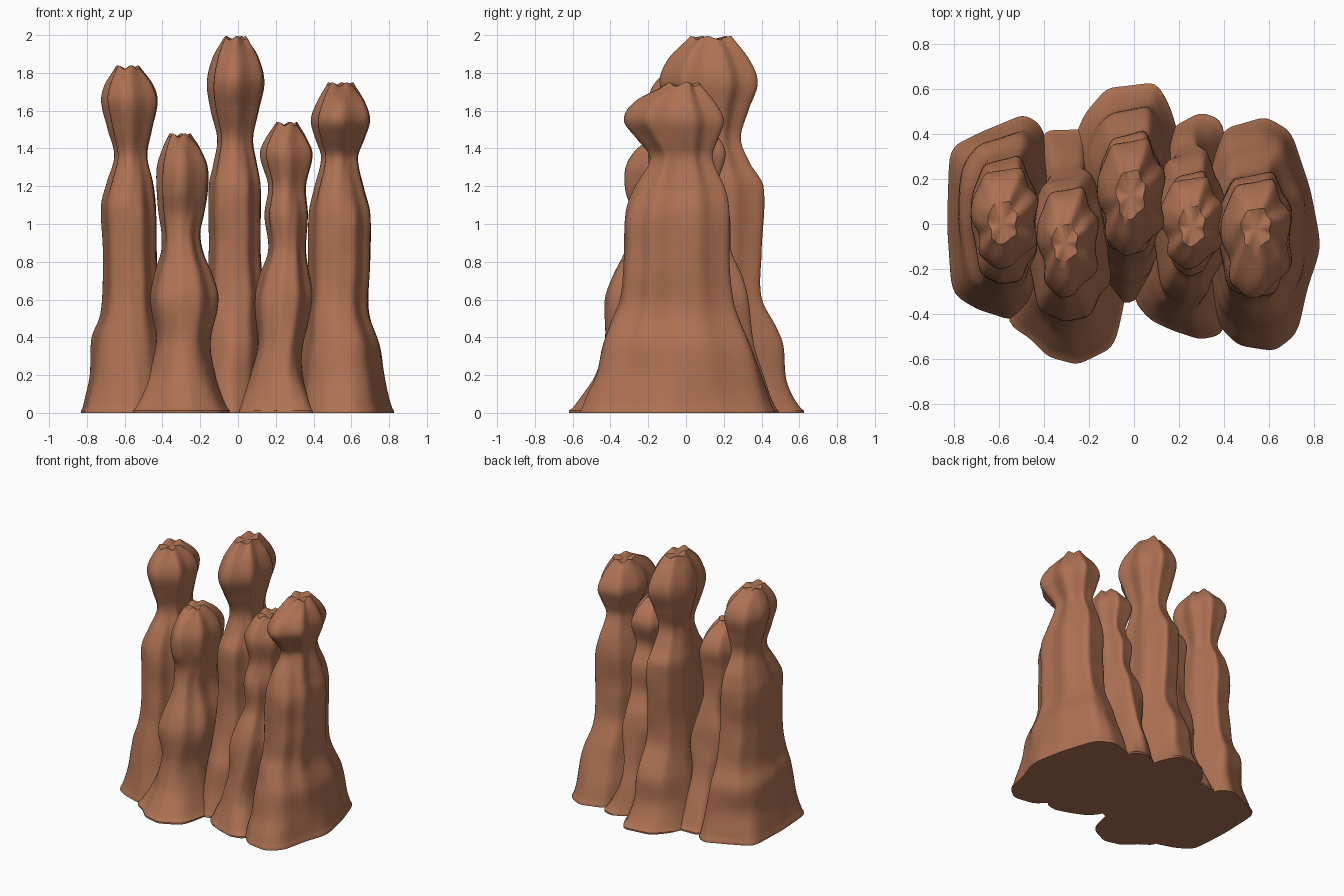
import bpy, bmesh, math, random

random.seed(4)
SIDES, STEP = 96, 0.025

clay = bpy.data.materials.new("clay_brown")
clay.diffuse_color = (0.42, 0.165, 0.085, 1)

# Cross-sections shared by all spires (unit box): lumpy head and boxier body
HEAD = [(-1, -.05), (-1, .3), (-.6, .88), (-.05, .93), (.5, 1), (.66, .6), (1, .4), (.82, -.1),
        (.97, -.5), (.5, -.72), (.1, -.97), (-.25, -1), (-.8, -.7), (-.72, -.35)]
BODY = [(-1, -.05), (-.97, .38), (-.6, .85), (0, .93), (.5, 1), (.72, .65), (1, .4), (.88, -.1),
        (1, -.48), (.7, -.64), (.52, -.93), (-.1, -1), (-.72, -.84), (-.85, -.4)]


def outline(points):
    """Radius for each of the SIDES directions of a closed polygon, slightly rounded."""
    radii = []
    for k in range(SIDES):
        a = math.tau * k / SIDES
        dx, dy = math.cos(a), math.sin(a)
        best = 0
        for (px, py), (qx, qy) in zip(points, points[1:] + points[:1]):
            ex, ey = qx - px, qy - py
            den = dx * ey - dy * ex
            if abs(den) > 1e-9:
                r = (px * ey - py * ex) / den
                s = (px * dy - py * dx) / den
                if r > 0 and -1e-6 <= s <= 1 + 1e-6:
                    best = max(best, r)
        radii.append(best)
    for _ in range(3):
        radii = [(radii[k - 1] + 2 * radii[k] + radii[(k + 1) % SIDES]) / 4 for k in range(SIDES)]
    return radii


def catmull(rows, z):
    """Smooth box (x0, x1, y0, y1) at height z."""
    i = max(k for k in range(len(rows) - 1) if rows[k][0] <= z + 1e-9)
    p = [rows[min(max(i + d, 0), len(rows) - 1)] for d in (-1, 0, 1, 2)]
    h = p[2][0] - p[1][0]
    t = (z - p[1][0]) / h
    out = []
    for c in range(1, 5):
        m1 = (p[2][c] - p[0][c]) / (p[2][0] - p[0][0]) * h
        m2 = (p[3][c] - p[1][c]) / (p[3][0] - p[1][0]) * h
        out.append((2*t**3 - 3*t*t + 1) * p[1][c] + (t**3 - 2*t*t + t) * m1
                   + (3*t*t - 2*t**3) * p[2][c] + (t**3 - t*t) * m2)
    return out


def spire(name, foot, rows):
    """Loft rings from foot to body to head outline; rows are z, x0, x1, y0, y1."""
    fx0, fx1, fy0, fy1 = rows[0][1:]
    foot_r = outline([((2*x - fx0 - fx1) / (fx1 - fx0), (2*y - fy0 - fy1) / (fy1 - fy0)) for x, y in foot])
    head_r, body_r = outline(HEAD), outline(BODY)
    top = rows[-1][0]
    count = round(top / STEP)
    heights = [0, 0.012] + [top * k / count for k in range(1, count + 1)]
    phase = random.uniform(0, 6)
    bm = bmesh.new()
    rings = []
    for z in heights:
        x0, x1, y0, y1 = catmull(rows, 0 if z < 0.02 else z)
        w = max(0, 1 - z / 0.6)
        v = min(1, max(0, (z / top - 0.58) / 0.2))
        pts = []
        for k in range(SIDES):
            a = math.tau * k / SIDES
            r = w * foot_r[k] + (1 - w) * (v * head_r[k] + (1 - v) * body_r[k])
            r *= 1 + 0.008 * math.sin(21 * z + 2 * a + phase)
            pts.append((r * math.cos(a), r * math.sin(a)))
        xs, ys = [p[0] for p in pts], [p[1] for p in pts]
        ring = []
        for k, (x, y) in enumerate(pts):
            # ragged lip near the crown
            lip = max(0, (z - top + 0.08) / 0.08) * 0.01 * math.sin(5 * math.tau * k / SIDES + phase)
            ring.append(bm.verts.new((x0 + (x - min(xs)) / (max(xs) - min(xs)) * (x1 - x0),
                                      y0 + (y - min(ys)) / (max(ys) - min(ys)) * (y1 - y0), z + lip)))
        rings.append(ring)
    for a, b in zip(rings, rings[1:]):
        for k in range(SIDES):
            j = (k + 1) % SIDES
            bm.faces.new((a[k], a[j], b[j], b[k]))
    bm.faces.new(rings[0][::-1])
    # slightly sunken crown
    cx = (rows[-1][1] + rows[-1][2]) / 2
    cy = (rows[-1][3] + rows[-1][4]) / 2
    mid = bm.verts.new((cx, cy, top - 0.012))
    for k in range(SIDES):
        bm.faces.new((rings[-1][k], rings[-1][(k + 1) % SIDES], mid))
    mesh = bpy.data.meshes.new(name)
    bm.to_mesh(mesh)
    bm.free()
    mesh.materials.append(clay)
    obj = bpy.data.objects.new(name, mesh)
    bpy.context.collection.objects.link(obj)
    bpy.ops.object.select_all(action='DESELECT')
    obj.select_set(True)
    bpy.context.view_layer.objects.active = obj
    bpy.ops.object.shade_smooth_by_angle(angle=math.radians(40))


spire("left_spire",
      [(-.82, .33), (-.66, .41), (-.49, .48), (-.41, .43), (-.33, .1), (-.36, -.3), (-.55, -.42),
       (-.7, -.37), (-.81, -.3), (-.83, 0)],
      [(0, -.83, -.33, -.42, .48), (.08, -.81, -.34, -.40, .45), (.2, -.785, -.36, -.37, .42),
       (.4, -.775, -.39, -.33, .40), (.5, -.735, -.41, -.31, .36), (.6, -.72, -.42, -.29, .33),
       (.85, -.715, -.43, -.27, .30), (1.1, -.725, -.435, -.26, .30),
       (1.22, -.695, -.45, -.21, .27), (1.36, -.655, -.48, -.13, .20), (1.5, -.69, -.455, -.16, .22),
       (1.65, -.725, -.425, -.20, .25), (1.74, -.705, -.45, -.17, .21), (1.83, -.65, -.52, -.09, .10)])

spire("front_left_spire",
      [(-.4, .42), (-.2, .42), (-.1, .1), (-.04, -.3), (-.09, -.54), (-.25, -.62), (-.38, -.58),
       (-.46, -.49), (-.56, -.43), (-.5, 0)],
      [(0, -.56, -.04, -.62, .42), (.08, -.52, -.08, -.56, .38), (.2, -.475, -.12, -.48, .33),
       (.38, -.44, -.145, -.43, .26), (.6, -.48, -.10, -.43, .23), (.72, -.455, -.13, -.39, .21),
       (.84, -.41, -.18, -.33, .18), (.95, -.405, -.20, -.29, .15),
       (1.05, -.42, -.18, -.28, .14), (1.17, -.43, -.16, -.32, .15), (1.3, -.43, -.16, -.32, .16),
       (1.4, -.40, -.20, -.26, .10), (1.47, -.365, -.25, -.17, 0)])

spire("back_spire",
      [(-.29, .3), (-.22, .48), (-.12, .6), (.1, .63), (.16, .52), (.22, .3), (.19, 0), (.08, -.27),
       (-.03, -.35), (-.12, -.3), (-.26, 0)],
      [(0, -.29, .22, -.35, .625), (.08, -.27, .20, -.32, .57), (.18, -.25, .18, -.29, .53),
       (.36, -.21, .16, -.25, .515), (.45, -.19, .15, -.21, .48),
       (.61, -.17, .14, -.16, .40), (.85, -.155, .12, -.13, .40), (1.2, -.155, .12, -.13, .41),
       (1.32, -.13, .10, -.06, .34), (1.45, -.11, .08, -.02, .29), (1.6, -.145, .11, -.08, .33),
       (1.75, -.165, .14, -.14, .38), (1.88, -.135, .11, -.09, .33), (1.985, -.08, .05, .02, .24)])

spire("front_right_spire",
      [(.18, .43), (.3, .49), (.4, .45), (.42, .1), (.41, -.48), (.3, -.51), (.18, -.47), (.08, -.42),
       (0, -.33), (.03, 0)],
      [(0, 0, .42, -.51, .49), (.08, .025, .385, -.47, .45), (.2, .065, .345, -.41, .41),
       (.36, .10, .345, -.37, .36), (.6, .08, .40, -.34, .33), (.72, .11, .38, -.30, .30),
       (.86, .16, .36, -.23, .24), (1.05, .14, .37, -.23, .23), (1.2, .16, .36, -.18, .17),
       (1.37, .115, .395, -.20, .21), (1.46, .15, .36, -.16, .17), (1.53, .20, .315, -.10, .08)])

spire("right_spire",
      [(.4, .42), (.58, .47), (.69, .4), (.77, .15), (.82, -.1), (.76, -.28), (.72, -.48), (.62, -.56),
       (.46, -.53), (.36, -.42), (.28, 0), (.3, .2)],
      [(0, .28, .825, -.56, .47), (.08, .29, .80, -.53, .44), (.2, .31, .775, -.475, .40),
       (.36, .335, .75, -.44, .34), (.5, .355, .70, -.39, .28), (.6, .37, .69, -.35, .25),
       (.8, .37, .70, -.33, .23), (1.06, .375, .70, -.32, .23),
       (1.18, .40, .67, -.28, .21), (1.35, .44, .635, -.19, .14), (1.45, .41, .67, -.26, .17),
       (1.55, .385, .70, -.33, .20), (1.65, .42, .67, -.27, .15), (1.74, .475, .61, -.11, .07)])
